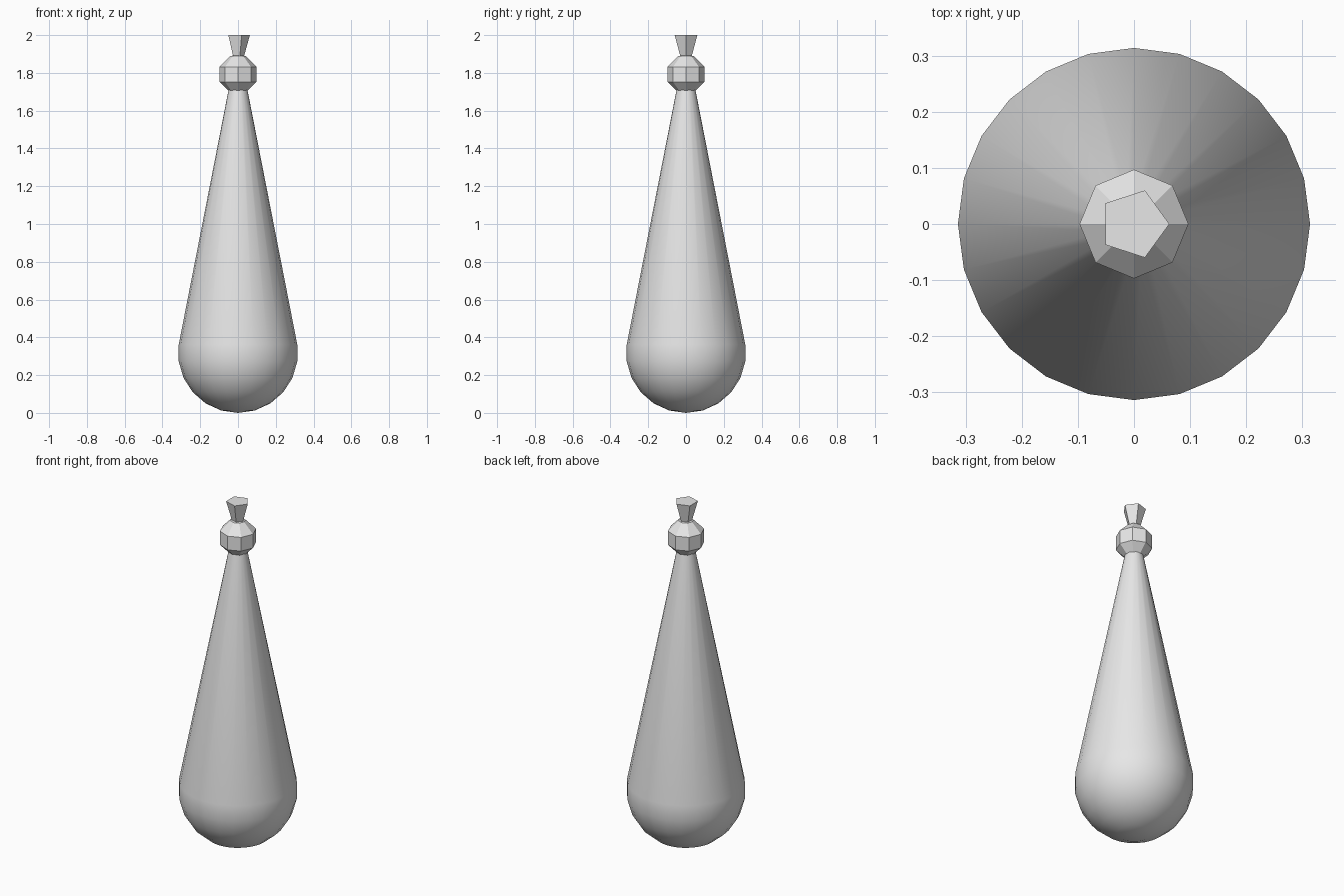
import bpy, bmesh
from math import sin, cos, pi

if "Cube" in bpy.data.objects:
    bpy.data.objects.remove(bpy.data.objects["Cube"], do_unlink=True)

grey = bpy.data.materials.new("light grey")
grey.use_nodes = True
grey.diffuse_color = (0.8, 0.8, 0.8, 1)
grey.node_tree.nodes["Principled BSDF"].inputs["Base Color"].default_value = (0.8, 0.8, 0.8, 1)


def lathe(name, profile, sides, smooth=False):
    """Turn (radius, height) points round z; zero radius makes a pole."""
    bm = bmesh.new()
    rings = []
    for r, z in profile:
        count = sides if r > 1e-5 else 1
        rings.append([bm.verts.new((r * cos(2 * pi * i / sides), r * sin(2 * pi * i / sides), z))
                      for i in range(count)])
    for low, high in zip(rings, rings[1:]):
        for i in range(sides):
            j = (i + 1) % sides
            corners = [low[i % len(low)], low[j % len(low)], high[j % len(high)], high[i % len(high)]]
            bm.faces.new(list(dict.fromkeys(corners)))
    # Close open ends with flat caps
    if len(rings[0]) > 1:
        bm.faces.new(rings[0][::-1])
    if len(rings[-1]) > 1:
        bm.faces.new(rings[-1])
    bmesh.ops.recalc_face_normals(bm, faces=bm.faces)
    for face in bm.faces:
        face.smooth = smooth and len(face.verts) <= 4
    mesh = bpy.data.meshes.new(name)
    bm.to_mesh(mesh)
    bm.free()
    mesh.materials.append(grey)
    obj = bpy.data.objects.new(name, mesh)
    bpy.context.collection.objects.link(obj)
    return obj


def arc(radius, centre, angles):
    """Profile points on a circle, with angles measured from the bottom pole."""
    return [(radius * sin(a), centre - radius * cos(a)) for a in angles]


# Teardrop body: round bottom running into a long tapering neck
bulb = arc(0.317, 0.317, [pi * i / 11 for i in range(7)])
lathe("body", bulb + [(0.05, 1.71)], 24, smooth=True)

# Faceted bead round the neck
bead = arc(0.105, 1.792, [0] + [pi * (i + 0.5) / 4 for i in range(4)] + [pi])
lathe("neck_bead", bead, 8)

# Flared five-sided tip
lathe("tip", [(0.024, 1.86), (0.063, 2.0)], 5)
